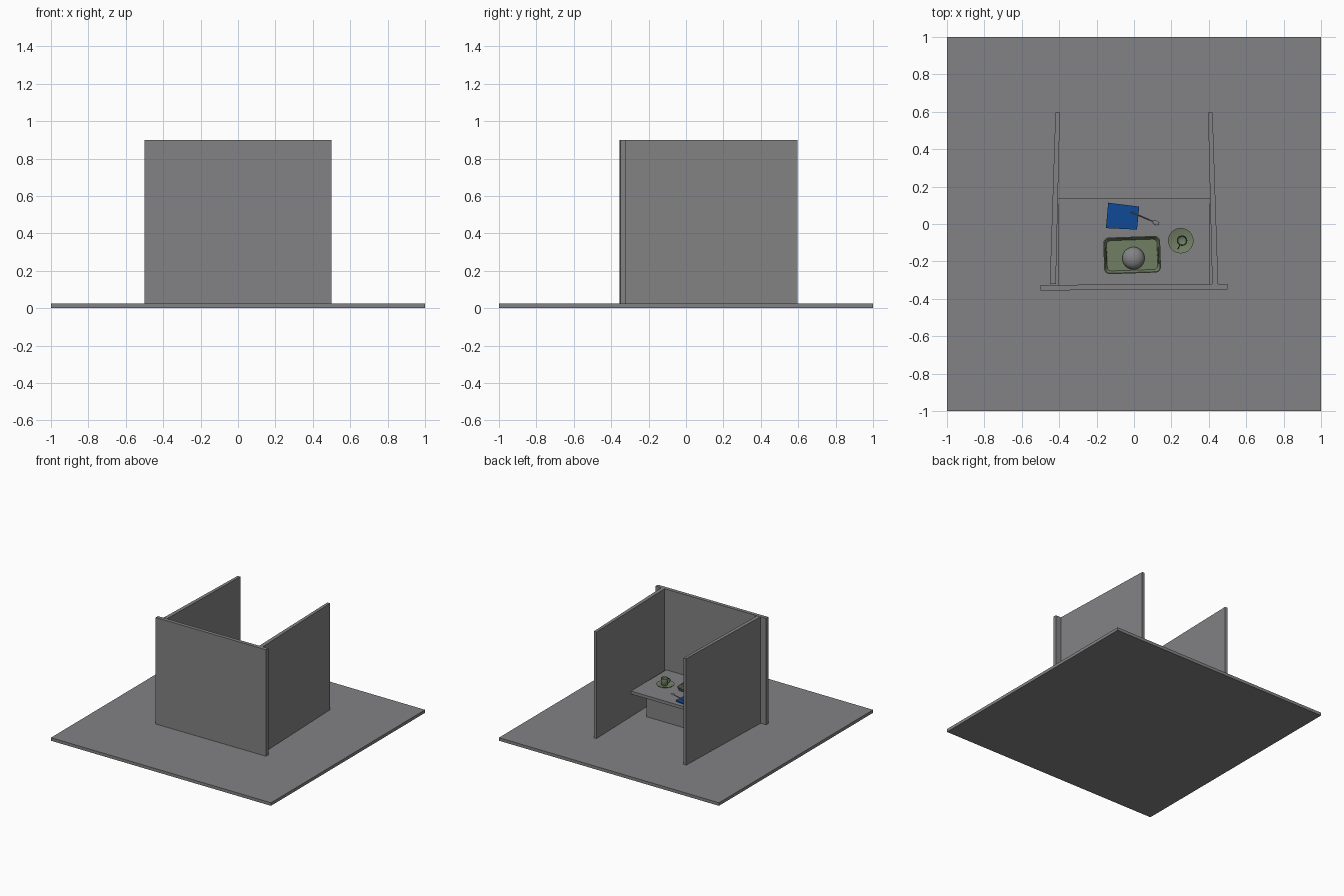
import bpy, bmesh, math
from mathutils import Matrix, Vector

if "Cube" in bpy.data.objects:
    bpy.data.objects.remove(bpy.data.objects["Cube"])


def material(name, rgb):
    m = bpy.data.materials.new(name)
    m.diffuse_color = (*rgb, 1)
    m.use_nodes = True
    m.node_tree.nodes["Principled BSDF"].inputs["Base Color"].default_value = m.diffuse_color
    return m


GREY = material("grey board", (0.225, 0.225, 0.232))
GREEN = material("olive green", (0.165, 0.21, 0.128))
BLUE = material("blue cloth", (0.005, 0.068, 0.31))


def finish(name, bm, mat, smooth=False):
    bmesh.ops.recalc_face_normals(bm, faces=bm.faces[:])
    me = bpy.data.meshes.new(name)
    bm.to_mesh(me)
    bm.free()
    me.materials.append(mat)
    ob = bpy.data.objects.new(name, me)
    bpy.context.collection.objects.link(ob)
    if smooth:
        bpy.ops.object.select_all(action='DESELECT')
        ob.select_set(True)
        bpy.context.view_layer.objects.active = ob
        bpy.ops.object.shade_smooth_by_angle(angle=math.radians(35))
    return ob


def prism(name, pts, z0, z1, mat):
    bm = bmesh.new()
    lo = [bm.verts.new((x, y, z0)) for x, y in pts]
    hi = [bm.verts.new((x, y, z1)) for x, y in pts]
    bm.faces.new(lo)
    bm.faces.new(hi)
    n = len(pts)
    for i in range(n):
        j = (i + 1) % n
        bm.faces.new((lo[i], lo[j], hi[j], hi[i]))
    return finish(name, bm, mat)


def rect(x0, x1, y0, y1):
    return [(x0, y0), (x1, y0), (x1, y1), (x0, y1)]


def loft(name, rings, mat):
    # skins a stack of equal-length rings and caps both ends
    bm = bmesh.new()
    rows = [[bm.verts.new(p) for p in r] for r in rings]
    for a, b in zip(rows, rows[1:]):
        for i in range(len(a)):
            j = (i + 1) % len(a)
            bm.faces.new((a[i], a[j], b[j], b[i]))
    bm.faces.new(rows[0])
    bm.faces.new(rows[-1])
    return finish(name, bm, mat, True)


def lathe(name, cx, cy, profile, mat, seg=32):
    return loft(name, [[(cx + r * math.cos(i * math.tau / seg),
                         cy + r * math.sin(i * math.tau / seg), z)
                        for i in range(seg)] for r, z in profile], mat)


def tube(name, pts, r, mat):
    cu = bpy.data.curves.new(name, 'CURVE')
    cu.dimensions = '3D'
    cu.bevel_depth = r
    cu.bevel_resolution = 2
    cu.use_fill_caps = True
    sp = cu.splines.new('POLY')
    sp.points.add(len(pts) - 1)
    for p, c in zip(sp.points, pts):
        p.co = (*c, 1)
    cu.materials.append(mat)
    ob = bpy.data.objects.new(name, cu)
    bpy.context.collection.objects.link(ob)


# Floor and three screens
prism("floor", rect(-1, 1, -1, 1), 0, 0.025, GREY)
prism("front_screen", [(-0.5, -0.355), (0.5, -0.35), (0.5, -0.32), (-0.5, -0.326)],
      0.025, 0.9, GREY)
for side, s in (("left", -1), ("right", 1)):
    prism(side + "_screen", [(s * 0.418, -0.322), (s * 0.45, -0.322),
                             (s * 0.42, 0.597), (s * 0.396, 0.595)], 0.025, 0.9, GREY)

# Table with pedestal
T = 0.237
prism("table_top", rect(-0.405, 0.405, -0.325, 0.135), T - 0.025, T, GREY)
prism("table_pedestal", rect(-0.31, 0.31, -0.26, 0.067), 0.025, T - 0.025, GREY)


# Tray: rounded rectangle lofted up the rim and down into the dish
TX, TY, TILT = -0.01, -0.166, math.radians(2)


def rounded(hx, hy, r, z, n=6):
    out = []
    for q, (sx, sy) in enumerate(((1, 1), (-1, 1), (-1, -1), (1, -1))):
        for k in range(n + 1):
            a = (q + k / n) * math.pi / 2
            x = sx * (hx - r) + r * math.cos(a)
            y = sy * (hy - r) + r * math.sin(a)
            out.append((TX + x * math.cos(TILT) - y * math.sin(TILT),
                        TY + x * math.sin(TILT) + y * math.cos(TILT), z))
    return out


loft("tray", [rounded(0.140, 0.087, 0.025, T),
              rounded(0.149, 0.095, 0.028, T + 0.02),
              rounded(0.152, 0.098, 0.030, T + 0.026),
              rounded(0.147, 0.093, 0.027, T + 0.027),
              rounded(0.143, 0.089, 0.025, T + 0.02),
              rounded(0.135, 0.081, 0.022, T + 0.006)], GREEN)
# Tray handles
for side, s in (("left", -1), ("right", 1)):
    tube(side + "_tray_handle",
         [(TX + s * (0.147 - 0.010 * math.sin(math.pi * k / 8)), TY + 0.045 * math.cos(math.pi * k / 8),
           T + 0.022 + 0.012 * math.sin(math.pi * k / 8)) for k in range(9)], 0.003, GREEN)

# Domed dish on the tray
lathe("dome", -0.003, -0.183,
      [(0.06, T + 0.005)] + [(0.06 * math.cos(a * math.pi / 20), T + 0.012 + 0.045 * math.sin(a * math.pi / 20))
                             for a in range(10)], GREY)

# Saucer, cup and handle
CX, CY = 0.25, -0.089
lathe("saucer", CX, CY, [(0.035, T), (0.066, T + 0.012), (0.068, T + 0.015),
                         (0.063, T + 0.014), (0.035, T + 0.005)], GREEN)
CX += 0.007
lathe("cup", CX, CY, [(0.020, T + 0.004), (0.026, T + 0.012), (0.028, T + 0.06), (0.027, T + 0.062),
                      (0.024, T + 0.06), (0.022, T + 0.014), (0.016, T + 0.010)], GREEN)
d = Vector((-0.45, -0.89, 0))
tube("cup_handle", [Vector((CX, CY, T + 0.034)) + d * (0.025 + 0.022 * math.sin(math.pi * k / 10))
                    + Vector((0, 0, 0.018 * math.cos(math.pi * k / 10))) for k in range(11)], 0.003, GREEN)

# Folded napkin
prism("napkin", [(-0.15, -0.022), (0.016, -0.03), (0.028, 0.093), (-0.138, 0.114)], T, T + 0.01, BLUE)

# Spoon: handle and bowl
tube("spoon_handle", [(-0.02, 0.066, T + 0.012), (0.03, 0.044, T + 0.012), (0.105, 0.012, T + 0.005)],
     0.0025, GREY)
bm = bmesh.new()
bmesh.ops.create_uvsphere(bm, u_segments=16, v_segments=8, radius=1,
                          matrix=Matrix.Translation((0.117, 0.006, T + 0.004)) @
                          Matrix.Rotation(math.radians(-23), 4, 'Z') @
                          Matrix.Diagonal((0.018, 0.011, 0.004, 1)))
finish("spoon_bowl", bm, GREY, True)
